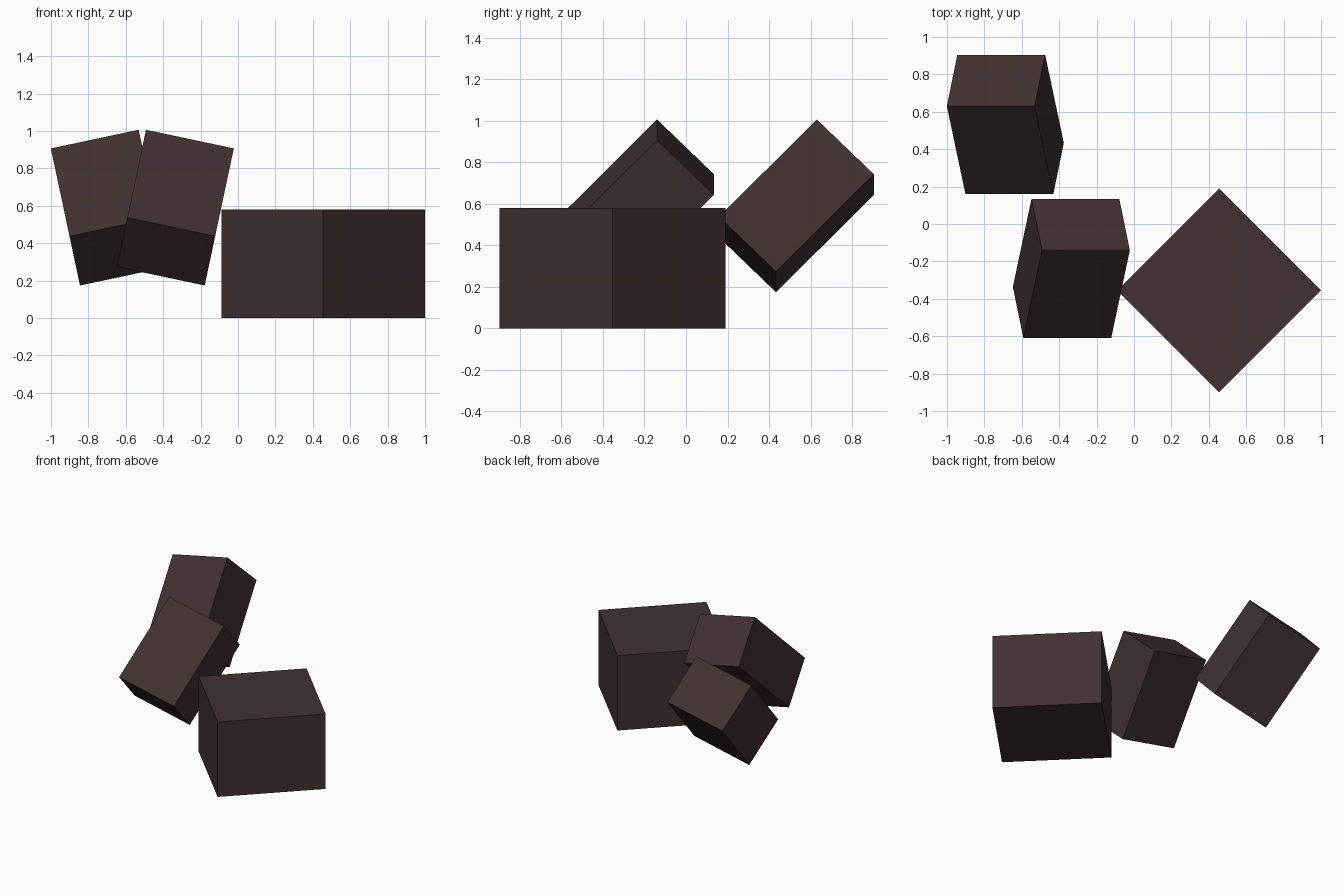
import bpy
from math import radians

cube = bpy.data.objects.get("Cube")
if cube:
    bpy.data.objects.remove(cube, do_unlink=True)

# Single dark brown colour
COLOUR = (0.054, 0.031, 0.031, 1.0)
brown = bpy.data.materials.new("dark brown")
brown.use_nodes = True
brown.diffuse_color = COLOUR
shader = next(n for n in brown.node_tree.nodes if n.type == 'BSDF_PRINCIPLED')
shader.inputs["Base Color"].default_value = COLOUR


def block(name, centre, size, rotation):
    """Flat-faced box with its size baked in; rotation in degrees."""
    bpy.ops.mesh.primitive_cube_add(size=1, location=centre,
                                    rotation=[radians(a) for a in rotation])
    obj = bpy.context.object
    obj.name = name
    obj.scale = size
    bpy.ops.object.transform_apply(location=False, rotation=False, scale=True)
    obj.data.materials.append(brown)
    return obj


# Large block resting on the ground, turned corner-on
block("ground_block", (0.455, -0.355, 0.29), (0.77, 0.77, 0.58), (0, 0, 45))

# Two equal tilted blocks, rolled in opposite directions
TILTED = (0.48, 0.385, 0.672)
block("rear_tilted_block", (-0.688, 0.532, 0.59), TILTED, (-44.5, -12, 0))
block("front_tilted_block", (-0.335, -0.238, 0.59), TILTED, (-44.5, 12, 0))
